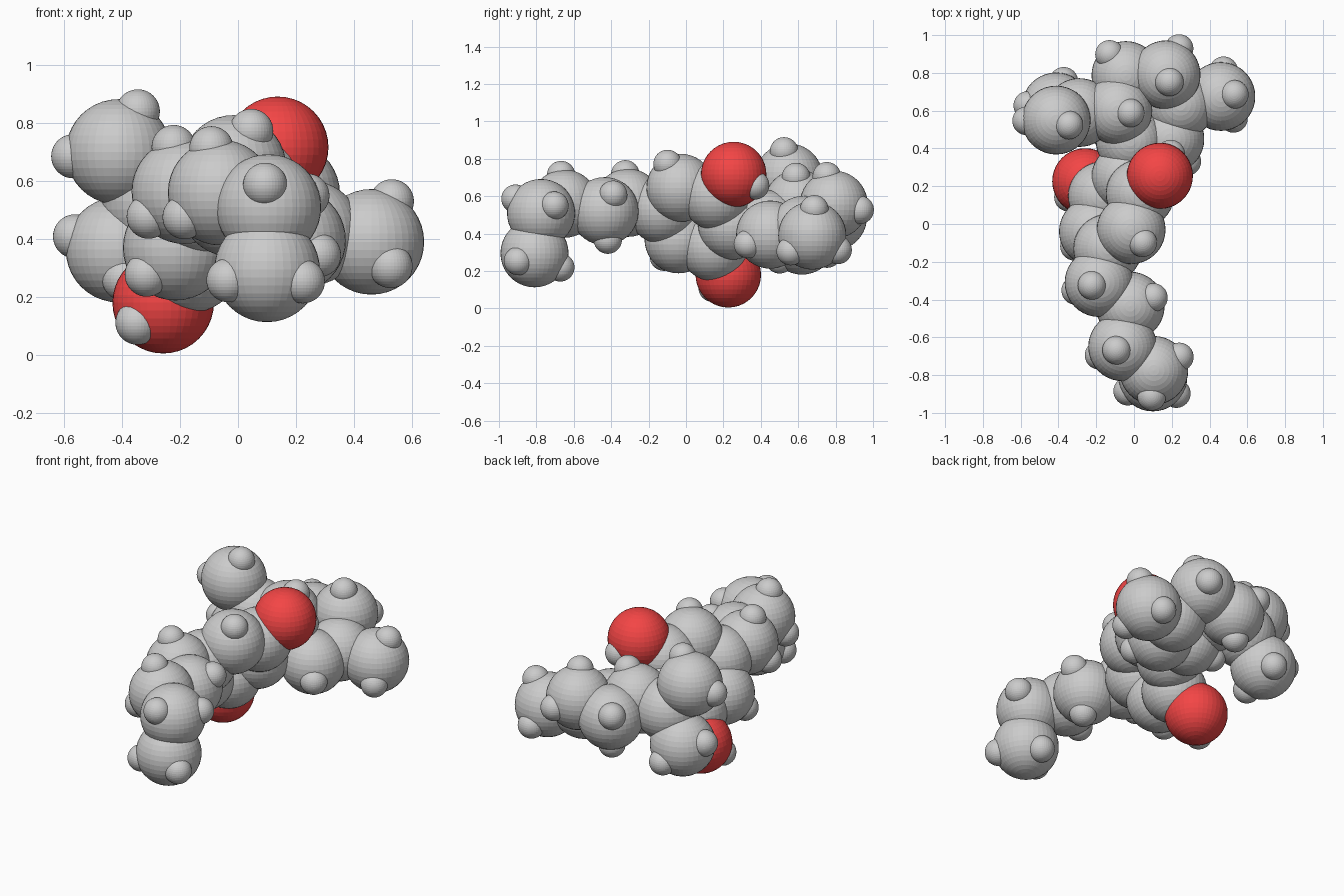
import bpy, bmesh
from mathutils import Vector as V

if "Cube" in bpy.data.objects:
    bpy.data.objects.remove(bpy.data.objects["Cube"])

R_CARBON, R_OXYGEN, R_HYDROGEN, CH, OH = 0.182, 0.175, 0.076, 0.157, 0.14

red = bpy.data.materials.new("red")
red.diffuse_color = (0.9, 0.06, 0.06, 1)
red.use_nodes = True
red.node_tree.nodes["Principled BSDF"].inputs["Base Color"].default_value = red.diffuse_color


def sphere_mesh(name, radius):
    bm = bmesh.new()
    bmesh.ops.create_uvsphere(bm, u_segments=40, v_segments=20, radius=radius)
    me = bpy.data.meshes.new(name)
    bm.to_mesh(me)
    bm.free()
    return me


meshes = {"carbon": sphere_mesh("carbon", R_CARBON),
          "oxygen": sphere_mesh("oxygen", R_OXYGEN),
          "hydrogen": sphere_mesh("hydrogen", R_HYDROGEN)}
meshes["oxygen"].materials.append(red)


def ball(kind, name, pos):
    ob = bpy.data.objects.new(name, meshes[kind])
    ob.location = pos
    bpy.context.collection.objects.link(ob)


atoms = {
    # five-carbon tail, from its tip
    "tail5": (0.10, -0.81, 0.295), "tail4": (0.105, -0.775, 0.51),
    "tail3": (-0.06, -0.65, 0.56), "tail2": (-0.02, -0.435, 0.52),
    "tail1": (-0.185, -0.31, 0.565),
    # flat six-ring in the middle
    "flat1": (-0.139, -0.13, 0.528), "flat2": (-0.015, -0.03, 0.645),
    "flat3": (0.033, 0.16, 0.60), "flat4": (-0.043, 0.247, 0.443),
    "flat5": (-0.167, 0.148, 0.327), "flat6": (-0.215, -0.04, 0.37),
    # puckered six-ring at the back
    "ring1": (0.245, 0.63, 0.42), "ring2": (0.19, 0.45, 0.395),
    "ring3": (-0.02, 0.44, 0.45), "ring4": (-0.085, 0.60, 0.56),
    "ring5": (-0.043, 0.786, 0.49), "ring6": (0.17, 0.79, 0.555),
    # side groups
    "side_methyl": (0.46, 0.675, 0.39), "fork": (-0.29, 0.59, 0.53),
    "fork_top": (-0.412, 0.55, 0.70), "fork_low": (-0.412, 0.62, 0.363),
}
atoms = {k: V(p) for k, p in atoms.items()}
for k, p in atoms.items():
    ball("carbon", "carbon_" + k, p)

# two oxygens, each with its hydrogen
for k, p, d in (("upper", (0.137, 0.255, 0.716), (0.06, 0.12, -0.06)),
                ("lower", (-0.258, 0.226, 0.18), (-0.09, -0.085, -0.07))):
    ball("oxygen", "oxygen_" + k, V(p))
    ball("hydrogen", "hydrogen_oxygen_" + k, V(p) + V(d).normalized() * OH)


def add_h(k, dirs):
    for i, d in enumerate(dirs):
        ball("hydrogen", f"hydrogen_{k}_{i}", atoms[k] + d.normalized() * CH)


def bonds(k, near):
    return [(atoms[n] - atoms[k]).normalized() for n in near.split()]


# carbons with one hydrogen
for k, near in (("flat2", "flat1 flat3"), ("flat6", "flat1 flat5"),
                ("ring2", "ring1 ring3"), ("ring3", "flat4 ring2 ring4"),
                ("ring4", "ring3 ring5 fork")):
    add_h(k, [-sum(bonds(k, near), V())])

# carbons with two hydrogens
for k, near in (("tail4", "tail5 tail3"), ("tail3", "tail4 tail2"),
                ("tail2", "tail3 tail1"), ("tail1", "tail2 flat1"),
                ("ring5", "ring4 ring6"), ("ring6", "ring5 ring1")):
    a, b = bonds(k, near)
    out, side = -(a + b).normalized(), a.cross(b).normalized()
    add_h(k, [out * 0.58 + side * s * 0.82 for s in (1, -1)])

# end carbons: hydrogens fan out around the bond, first one towards ref
for k, near, ref, flat in (("tail5", "tail4", (0.05, 1, 0), False),
                           ("side_methyl", "ring1", (0, -0.87, -0.5), False),
                           ("fork_low", "fork", (-1, 0, 0.7), False),
                           ("fork_top", "fork", (-1, 0.1, -0.7), True)):
    axis = -bonds(k, near)[0]
    u = V(ref)
    u = (u - axis * u.dot(axis)).normalized()
    w = axis.cross(u)
    if flat:
        add_h(k, [axis * 0.5 + u * s * 0.87 for s in (1, -1)])
    else:
        add_h(k, [axis * 0.33 + (u * c + w * s) * 0.94
                  for c, s in ((1, 0), (-0.5, 0.87), (-0.5, -0.87))])
